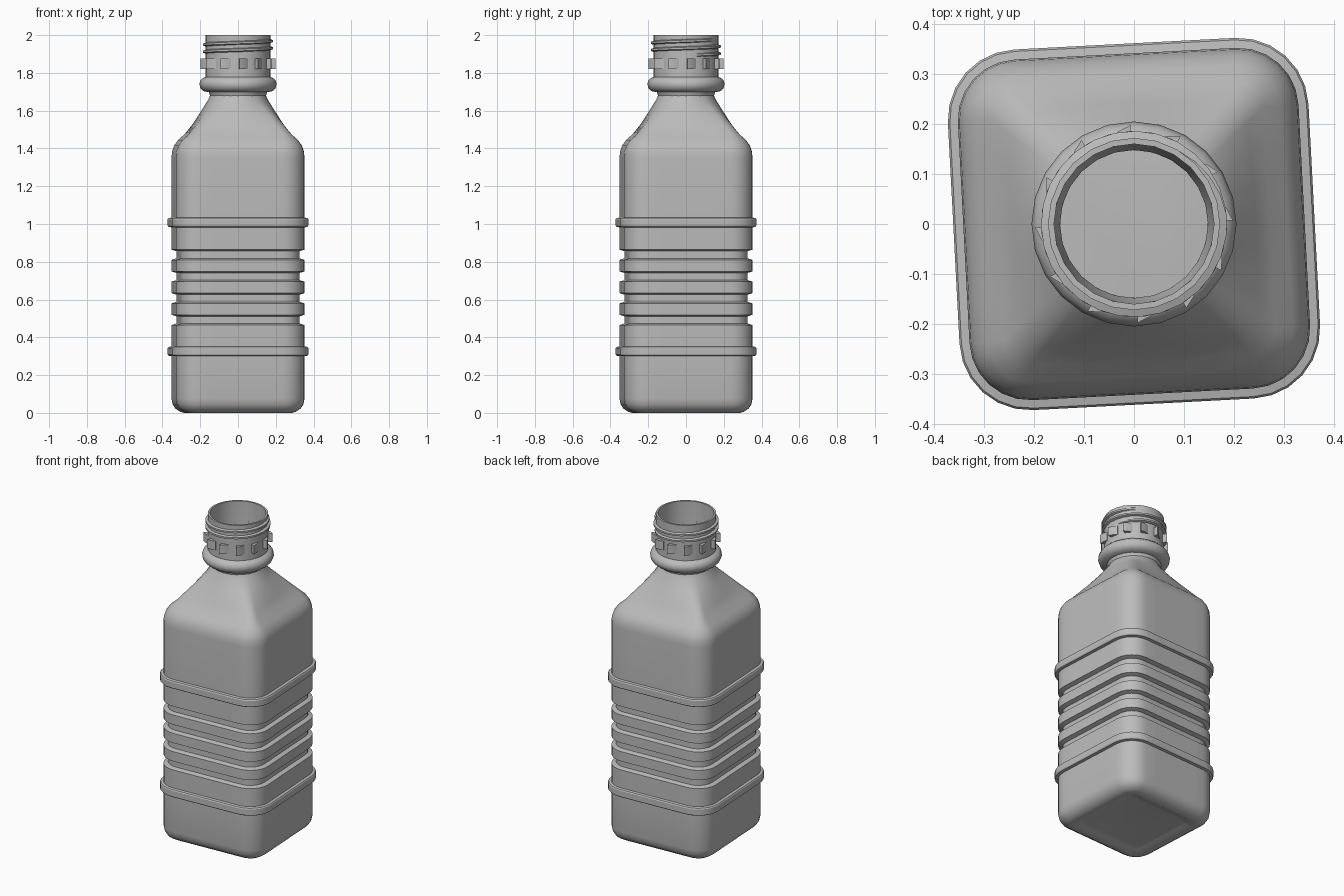
import bpy, bmesh, math
from mathutils import Matrix

if "Cube" in bpy.data.objects:
    bpy.data.objects.remove(bpy.data.objects["Cube"])

mat = bpy.data.materials.new("bottle grey")
mat.use_nodes = True
GREY = (0.5, 0.5, 0.5, 1)
mat.diffuse_color = GREY
mat.node_tree.nodes["Principled BSDF"].inputs["Base Color"].default_value = GREY

TURN = Matrix.Rotation(math.radians(3), 4, 'Z')
CORNER = 0.221      # distance from the axis to the corner arc centres
N_ARC, N_SIDE = 7, 5


def finish(name, bm, angle=30):
    bmesh.ops.recalc_face_normals(bm, faces=bm.faces)
    me = bpy.data.meshes.new(name)
    bm.to_mesh(me)
    bm.free()
    me.materials.append(mat)
    ob = bpy.data.objects.new(name, me)
    bpy.context.collection.objects.link(ob)
    bpy.ops.object.select_all(action='DESELECT')
    ob.select_set(True)
    bpy.context.view_layer.objects.active = ob
    bpy.ops.object.shade_smooth_by_angle(angle=math.radians(angle))
    return ob


def loft(bm, loops, closed=True):
    """Join successive point loops with quads."""
    rows = [[bm.verts.new(p) for p in lp] for lp in loops]
    n = len(rows[0])
    for a, b in zip(rows, rows[1:]):
        for i in range(n if closed else n - 1):
            j = (i + 1) % n
            bm.faces.new((a[i], a[j], b[j], b[i]))
    return rows


def square_loop(z, h, c=CORNER):
    """Rounded square of half width h; corner points plus points along each side."""
    pts = []
    r = h - c
    for q in range(4):
        rot = Matrix.Rotation(q * math.pi / 2, 4, 'Z')
        quarter = []
        for i in range(N_ARC):
            a = i / (N_ARC - 1) * math.pi / 2
            quarter.append((c + r * math.cos(a), c + r * math.sin(a)))
        for i in range(1, N_SIDE + 1):
            quarter.append((c - 2 * c * i / (N_SIDE + 1), h))
        for x, y in quarter:
            pts.append(rot @ Matrix.Translation((x, y, z)).translation)
    return pts


def round_loop(z, r):
    """Circle whose points match square_loop, with the corner arcs pinched."""
    pts = []
    half = math.radians(8)
    for q in range(4):
        mid = q * math.pi / 2 + math.pi / 4
        angles = [mid - half + 2 * half * i / (N_ARC - 1) for i in range(N_ARC)]
        gap = math.pi / 2 - 2 * half
        angles += [mid + half + gap * i / (N_SIDE + 1) for i in range(1, N_SIDE + 1)]
        pts += [Matrix.Translation((r * math.cos(a), r * math.sin(a), z)).translation
                for a in angles]
    return pts


# Body: height and half width up the side
H, GROOVE, HOOP = 0.341, 0.315, 0.361
profile = [(0, 0.275), (0.006, 0.295), (0.022, 0.32), (0.045, 0.335), (0.075, H)]


def add_hoop(z0, z1):
    profile.extend([(z0, H), (z0 + 0.003, HOOP - 0.004), (z0 + 0.009, HOOP),
                    (z1 - 0.009, HOOP), (z1 - 0.003, HOOP - 0.004), (z1, H)])


add_hoop(0.30, 0.352)
for z in (0.465, 0.58, 0.695, 0.81):
    profile += [(z, H), (z + 0.008, GROOVE), (z + 0.046, GROOVE), (z + 0.054, H)]
add_hoop(0.982, 1.034)
profile += [(1.35, H), (1.385, 0.338), (1.415, 0.327), (1.445, 0.306), (1.475, 0.272)]

loops = [square_loop(0.015, 0.20, 0.17), square_loop(0.012, 0.225, 0.18),
         square_loop(0.0, 0.25, 0.20)]
loops += [square_loop(z, h) for z, h in profile]

# Shoulder blends the square into the round neck
low, high = loops[-1], round_loop(1.655, 0.16)
loops += [[a.lerp(b, t) for a, b in zip(low, high)] for t in (0.25, 0.5, 0.75, 1)]
loops.append(round_loop(1.68, 0.148))

bm = bmesh.new()
rows = loft(bm, loops)
bm.faces.new(rows[0])
bm.transform(TURN)
finish("bottle_body", bm, 28)


# Neck: collar, spout and inner wall turned around the axis
neck = [(0.148, 1.678), (0.155, 1.698), (0.182, 1.703), (0.198, 1.718), (0.205, 1.74),
        (0.199, 1.76), (0.185, 1.773), (0.172, 1.778), (0.172, 2.0),
        (0.16, 2.0), (0.16, 1.75), (0.148, 1.68)]
SEG = 24
bm = bmesh.new()
loft(bm, [[(r * math.cos(2 * math.pi * i / SEG), r * math.sin(2 * math.pi * i / SEG), z)
           for i in range(SEG)] for r, z in neck])
finish("neck_and_collar", bm, 35)

# Ratchet teeth around the neck
bm = bmesh.new()
for k in range(12):
    a = math.radians(92 + 30 * k)
    plan = [(0.16, a), (0.198, a), (0.188, a + 0.13), (0.172, a + 0.27), (0.16, a + 0.27)]
    ring = [[(r * math.cos(t), r * math.sin(t), z) for r, t in plan] for z in (1.82, 1.875)]
    for row in loft(bm, ring):
        bm.faces.new(row)
finish("ratchet_teeth", bm, 20)

# Screw thread: ridge section swept up a helix, fading at both ends
bm = bmesh.new()
STEPS, TURNS = 60, 2.2
sweep = []
for s in range(STEPS + 1):
    t = s / STEPS
    a = 2 * math.pi * TURNS * t
    z = 1.893 + 0.083 * t
    out = 0.168 + 0.018 * min(1, t * 12, (1 - t) * 12)
    ridge = [(0.166, -0.012), (out, -0.005), (out, 0.005), (0.166, 0.012)]
    sweep.append([(r * math.cos(a), r * math.sin(a), z + dz) for r, dz in ridge])
rows = loft(bm, sweep)
bm.faces.new(rows[0])
bm.faces.new(rows[-1])
finish("screw_thread", bm, 40)
